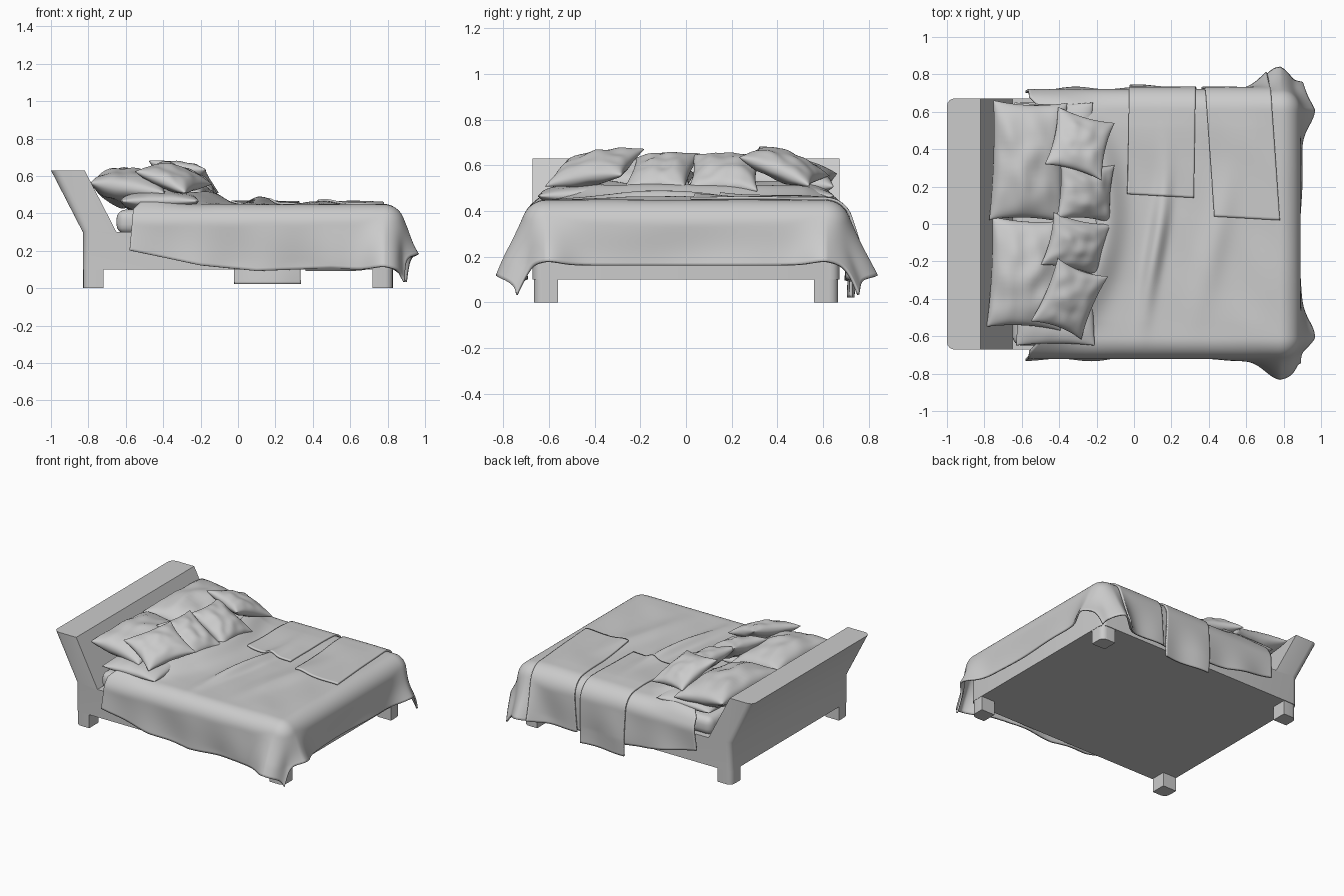
import bpy, bmesh
from math import sin, cos, pi, hypot, exp, radians, atan2
from mathutils import Vector, noise

if "Cube" in bpy.data.objects:
    bpy.data.objects.remove(bpy.data.objects["Cube"])


def finish(bm, name, smooth=None):
    bmesh.ops.recalc_face_normals(bm, faces=bm.faces)
    me = bpy.data.meshes.new(name)
    bm.to_mesh(me)
    bm.free()
    ob = bpy.data.objects.new(name, me)
    bpy.context.collection.objects.link(ob)
    if smooth:
        bpy.ops.object.select_all(action='DESELECT')
        ob.select_set(True)
        bpy.context.view_layer.objects.active = ob
        bpy.ops.object.shade_smooth_by_angle(angle=radians(smooth))
    return ob


def box(name, lo, hi, bevel=0, pick=lambda e: True, segs=4, smooth=30):
    bm = bmesh.new()
    bmesh.ops.create_cube(bm, size=1)
    for v in bm.verts:
        v.co = [(l + h) / 2 + c * (h - l) for l, h, c in zip(lo, hi, v.co)]
    bmesh.ops.bevel(bm, geom=[e for e in bm.edges if pick(e)], offset=bevel,
                    segments=segs, profile=0.5, affect='EDGES')
    return finish(bm, name, smooth)


def lerp_table(x, pts):
    for (x0, y0), (x1, y1) in zip(pts, pts[1:]):
        if x <= x1:
            k = max(0, (x - x0) / (x1 - x0))
            return y0 + (y1 - y0) * k
    return pts[-1][1]


# Bed frame with the leaning headboard, one side profile
bm = bmesh.new()
profile = [(-1, .63), (-.82, .63), (-.65, .3), (.83, .3), (.83, .1), (-.83, .1), (-.83, .3)]
face = bm.faces.new([bm.verts.new((x, -.672, z)) for x, z in profile])
ext = bmesh.ops.extrude_face_region(bm, geom=[face])
for v in ext['geom']:
    if isinstance(v, bmesh.types.BMVert):
        v.co.y = .672
corner = [e for e in bm.edges if abs(e.verts[0].co.y - e.verts[1].co.y) < .01
          and (all(v.co.x < -.825 for v in e.verts) or all(v.co.x > .82 for v in e.verts))]
bmesh.ops.bevel(bm, geom=corner, offset=.04, segments=4, profile=.5, affect='EDGES')
finish(bm, "bed_frame", 30)

# Legs, rounded on the outer corner
for sx in (-1, 1):
    for sy in (-1, 1):
        xs, ys = sorted((sx * .72, sx * .828)), sorted((sy * .56, sy * .667))
        box("leg", (xs[0], ys[0], 0), (xs[1], ys[1], .105), .04,
            lambda e: all(v.co.x * sx > .8 and v.co.y * sy > .64 for v in e.verts))

box("mattress", (-.65, -.65, .29), (.82, .65, .42), .05)

# Cloth drape: flat coordinates (s, t) wrapped over the mattress edge
S0, T0, R, TOP = .78, .61, .105, .442


def bump(s, t):
    r = hypot((s + .6) / .55, (t - .08) / .8)
    h = .065 * exp(-((r - .82) / .16) ** 2)
    c = .11 + .06 * sin(3 * t + .5)
    h += .045 * exp(-((s - c) / .04) ** 2) * exp(-((t + .1) / .33) ** 2)
    h += .02 * exp(-((s - .2 * t - .45) / .07) ** 2) * exp(-((t + .1) / .3) ** 2)
    h += .012 * noise.noise(Vector((s * 4 + t * 2, t * 3, 1)))
    return h * max(0, min(1, (.72 - abs(t)) / .2)) * max(0, min(1, (.85 - s) / .2))


def drape(s, t, off=0):
    ds, dt, sg = max(0, s - S0), max(0, abs(t) - T0), 1 if t > 0 else -1
    d = (ds ** 3 + dt ** 3) ** (1 / 3)
    th = atan2(dt, ds) if d > 0 else 0
    # flare grows towards the foot corners, with a fold between two tips
    if ds > 0 and dt > 0:
        w = 1 - .5 * sin(2 * th)
    else:
        gap = (S0 - s) if dt > 0 else (T0 - abs(t))
        w = exp(-(gap / .12) ** 2)
    lim = pi / 2 - w * radians(24)
    phi = min(d / R, lim)
    rest = max(0, d - R * lim)
    out = R * sin(phi) + rest * cos(phi)
    drop = R * (1 - cos(phi)) + rest * sin(phi)
    out += min(1, rest * 5) * .014 * (sin(s * 17 + t) + sin(t * 9 + s * 5)) * .6
    out += off * sin(phi)
    return (min(s, S0) + out * cos(th) * (d > 0),
            sg * (min(abs(t), T0) + out * sin(th)),
            TOP - drop + bump(s, t) + off * cos(phi))


def cloth(name, fn, nu, nv, thick):
    bm = bmesh.new()
    g = [[bm.verts.new(fn(i / nu, j / nv)) for j in range(nv + 1)] for i in range(nu + 1)]
    for i in range(nu):
        for j in range(nv):
            bm.faces.new((g[i][j], g[i + 1][j], g[i + 1][j + 1], g[i][j + 1]))
    ob = finish(bm, name, 60)
    m = ob.modifiers.new("thickness", 'SOLIDIFY')
    m.thickness, m.offset = thick, 0
    return ob


HEAD = [(0, -.2), (.3, -.23), (.6, -.46), (.75, -.56), (1, -.58)]
HANG = [(-.58, .3), (-.2, .38), (.1, .41), (.5, .395), (.75, .41), (1.2, .41)]


def blanket(u, v):
    v = 2 * v - 1
    a = lerp_table(abs(v), HEAD)
    s = a + (S0 + .34 - a) * u
    return drape(s, v * (T0 + lerp_table(s, HANG)))


cloth("blanket", blanket, 120, 130, .012)


# Two throws laid over the back side
def throw(s0, s1, t0, t1, skew):
    return lambda u, v: drape(s0 + (s1 - s0) * u + skew * (1 - v), t0 + (t1 - t0) * v - .02 * u * (1 - v), .013)


cloth("throw_middle", throw(-.02, .335, .16, T0 + .48, -.015), 36, 70, .012)
cloth("throw_foot", throw(.36, .71, .04, T0 + .41, .07), 36, 70, .012)


# Pillows: two domed grids with pulled-out corners
def pillow(name, loc, half, rot=(0, 0, 0), pinch=.12, n=30):
    a, b, h = half
    bm = bmesh.new()
    for side in (-1, 1):
        g = []
        for i in range(n + 1):
            u = sin(pi / 2 * (2 * i / n - 1))
            row = []
            for j in range(n + 1):
                v = sin(pi / 2 * (2 * j / n - 1))
                dome = (max(0, 1 - u * u) * max(0, 1 - v * v)) ** .45
                crease = noise.noise(Vector((u * 2.2 + loc[0] * 9, v * 2.2 + loc[1] * 9, side)))
                z = side * h * dome * (1 + .22 * crease)
                row.append(bm.verts.new((a * u * (1 - pinch * (1 - v * v)),
                                         b * v * (1 - pinch * (1 - u * u)), z)))
            g.append(row)
        for i in range(n):
            for j in range(n):
                bm.faces.new((g[i][j], g[i + 1][j], g[i + 1][j + 1], g[i][j + 1]))
    bmesh.ops.remove_doubles(bm, verts=bm.verts, dist=1e-5)
    ob = finish(bm, name, 80)
    ob.location = loc
    ob.rotation_euler = [radians(r) for r in rot]


pillow("lower_pillow_back", (-.43, .36, .465), (.21, .29, .065), (0, 0, 0), .04)
pillow("lower_pillow_front", (-.42, -.36, .465), (.21, .29, .065), (0, 0, 0), .04)
pillow("large_pillow_back", (-.565, .335, .535), (.2, .32, .1), (0, 8, -2), .06)
pillow("large_pillow_front", (-.575, -.265, .535), (.2, .295, .1), (0, 8, -3), .06)
pillow("small_pillow_back_top", (-.29, .43, .595), (.16, .17, .06), (-22, 8, -16))
pillow("small_pillow_back", (-.26, .17, .565), (.165, .155, .065), (0, 28, -4))
pillow("small_pillow_front", (-.31, -.11, .565), (.175, .145, .065), (4, 26, -12))
pillow("small_pillow_front_top", (-.345, -.4, .59), (.155, .185, .06), (8, 22, -20))
